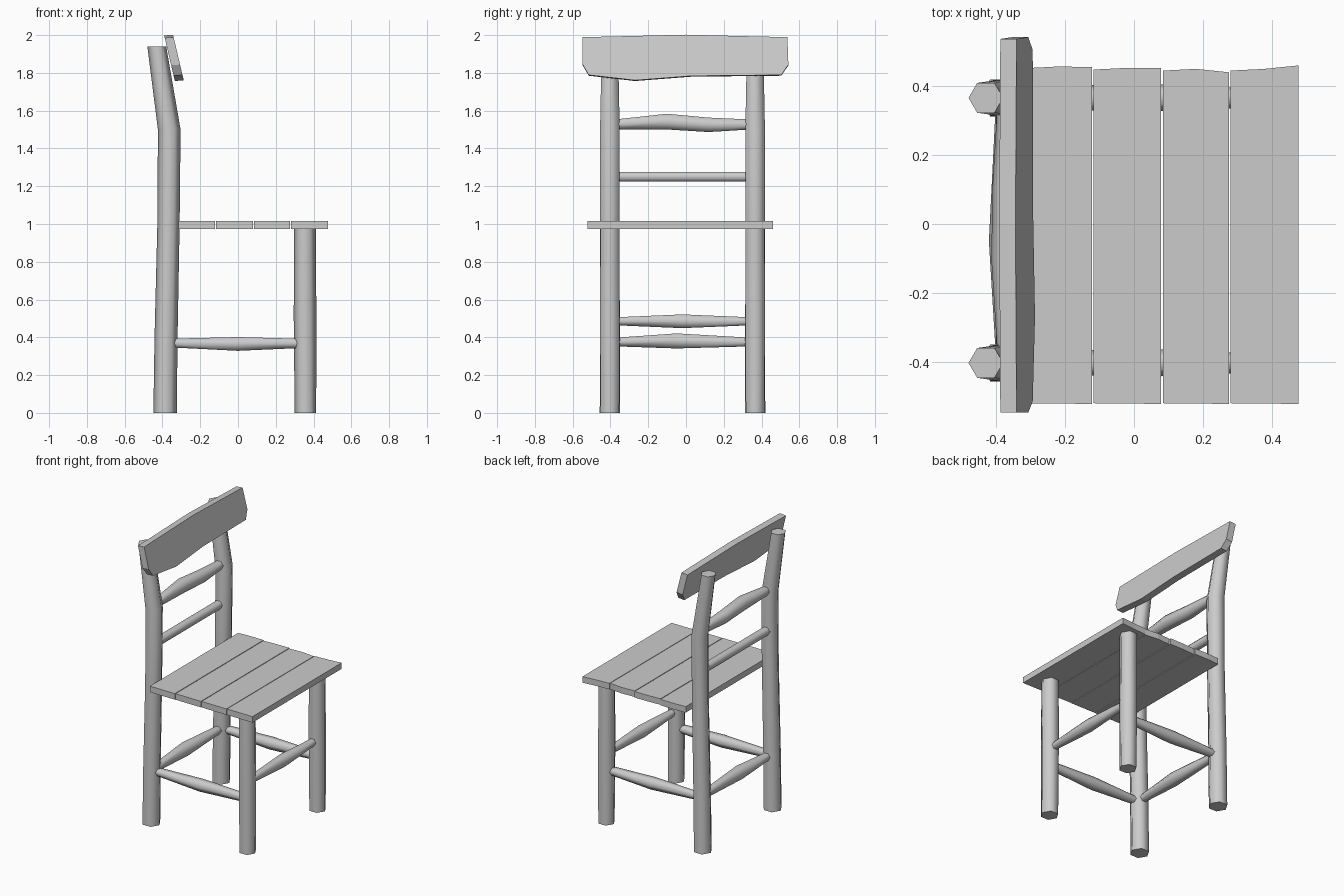
import bpy, bmesh
from math import cos, sin, pi, radians

cube = bpy.data.objects.get("Cube")
if cube:
    bpy.data.objects.remove(cube)

wood = bpy.data.materials.new("plain_grey")
wood.use_nodes = True
GREY = (0.6, 0.6, 0.6, 1)
wood.diffuse_color = GREY
wood.node_tree.nodes["Principled BSDF"].inputs["Base Color"].default_value = GREY


def finish(name, bm, smooth):
    bmesh.ops.recalc_face_normals(bm, faces=bm.faces)
    mesh = bpy.data.meshes.new(name)
    bm.to_mesh(mesh)
    bm.free()
    mesh.materials.append(wood)
    if smooth:
        mesh.shade_smooth()
        mesh.set_sharp_from_angle(angle=radians(65))
    obj = bpy.data.objects.new(name, mesh)
    bpy.context.collection.objects.link(obj)
    return obj


def pole(name, axis, rings):
    """Six-sided pole; each ring is (centre, radius) square to the axis."""
    bm = bmesh.new()
    u, v = [i for i in range(3) if i != axis]
    loops = []
    for centre, r in rings:
        loop = []
        for k in range(6):
            p = list(centre)
            p[u] += r * cos(k * pi / 3)
            p[v] += r * sin(k * pi / 3)
            loop.append(bm.verts.new(p))
        loops.append(loop)
    for a, b in zip(loops, loops[1:]):
        for k in range(6):
            n = (k + 1) % 6
            bm.faces.new((a[k], a[n], b[n], b[k]))
    bm.faces.new(loops[0])
    bm.faces.new(loops[-1])
    return finish(name, bm, True)


def slab(name, lower, upper):
    """Solid between two matching outlines."""
    bm = bmesh.new()
    a = [bm.verts.new(p) for p in lower]
    b = [bm.verts.new(p) for p in upper]
    bm.faces.new(a)
    bm.faces.new(b)
    for k in range(len(a)):
        n = (k + 1) % len(a)
        bm.faces.new((a[k], a[n], b[n], b[k]))
    return finish(name, bm, False)


# Legs, the rear pair rising into bent back posts
POST = [(0, -0.386, 0.062), (0.4, -0.381, 0.061), (1.0, -0.368, 0.059),
        (1.5, -0.364, 0.060), (1.94, -0.43, 0.050)]
for side, y in (("right", -0.403), ("left", 0.366)):
    pole("back_post_" + side, 2, [((x, y, z), r) for z, x, r in POST])
    pole("front_leg_" + side, 2, [((0.357, y, 0), 0.057),
                                  ((0.355, y, 0.5), 0.060),
                                  ((0.354, y, 0.98), 0.058)])
    # Side stretcher, swollen in the middle
    pole("side_stretcher_" + side, 0, [((-0.37, y, 0.37), 0.026),
                                       ((0, y, 0.365), 0.042),
                                       ((0.34, y, 0.368), 0.028)])


# Cross rungs between the legs and posts
def rung(name, x, z, end, swell):
    pole(name, 1, [((x, -0.38, z), end)]
         + [((x, y, z + dz), r) for y, dz, r in swell]
         + [((x, 0.35, z), end)])


rung("front_stretcher", 0.355, 0.485, 0.024, [(-0.02, 0, 0.042)])
rung("back_stretcher", -0.375, 0.375, 0.026, [(-0.05, 0.006, 0.046)])
rung("lower_back_rung", -0.37, 1.25, 0.030, [])
rung("upper_back_rung", -0.366, 1.527, 0.030,
     [(-0.1, 0.015, 0.048), (0.12, -0.002, 0.044)])

# Seat planks with narrow gaps and uneven ends
PLANKS = [(-0.315, -0.122, 0.452, 0.455), (-0.117, 0.079, 0.448, 0.453),
          (0.084, 0.276, 0.445, 0.440), (0.280, 0.477, 0.445, 0.460)]
for i, (x0, x1, y0, y1) in enumerate(PLANKS):
    outline = [(x0, -0.52), (x1, -0.522), (x1, y1), ((x0 + x1) / 2, y0 + 0.005), (x0, y0)]
    slab("seat_plank_%d" % (i + 1),
         [(x, y, 0.974) for x, y in outline],
         [(x, y, 1.016) for x, y in outline])

# Leaning top board with clipped lower corners
BOARD = [(-0.547, 1.985), (0, 1.998), (0.537, 1.985), (0.542, 1.84), (0.505, 1.785),
         (0.03, 1.78), (-0.27, 1.757), (-0.515, 1.785), (-0.547, 1.84)]
lean = [(-0.389 + (1.99 - z) * 0.235, y, z) for y, z in BOARD]
slab("top_board", lean, [(x + 0.047, y, z + 0.004) for x, y, z in lean])
